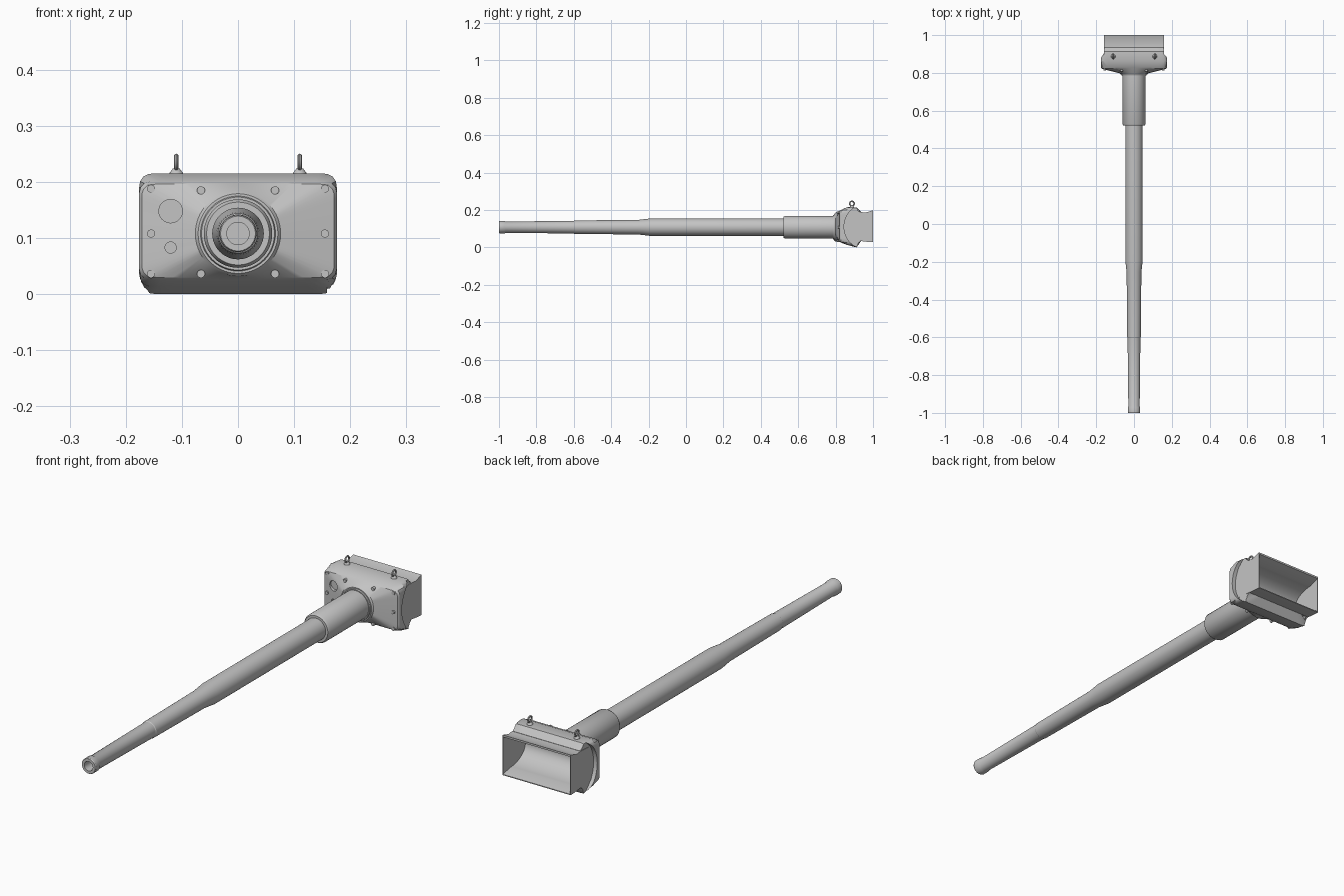
import bpy, bmesh, math

if "Cube" in bpy.data.objects:
    bpy.data.objects.remove(bpy.data.objects["Cube"])

CZ = 0.108  # height of the barrel axis
grey = bpy.data.materials.new("light grey")
grey.diffuse_color = (0.55, 0.55, 0.55, 1)
grey.use_nodes = True
grey.node_tree.nodes["Principled BSDF"].inputs["Base Color"].default_value = grey.diffuse_color


def finish(name, bm):
    bmesh.ops.remove_doubles(bm, verts=bm.verts, dist=1e-6)
    bmesh.ops.recalc_face_normals(bm, faces=bm.faces)
    me = bpy.data.meshes.new(name)
    bm.to_mesh(me)
    bm.free()
    ob = bpy.data.objects.new(name, me)
    bpy.context.collection.objects.link(ob)
    me.materials.append(grey)
    return ob


def loft(name, rings, caps=True):
    """Skin a list of equally long closed rings."""
    bm = bmesh.new()
    rows = [[bm.verts.new(p) for p in r] for r in rings]
    n = len(rows[0])
    for a, b in zip(rows, rows[1:]):
        for i in range(n):
            bm.faces.new((a[i], a[(i + 1) % n], b[(i + 1) % n], b[i]))
    if caps:
        bm.faces.new(rows[0])
        bm.faces.new(rows[-1])
    return finish(name, bm)


def circle(y, r, x=0, z=CZ, n=48):
    return [(x + r * math.cos(2 * math.pi * i / n), y,
             z + r * math.sin(2 * math.pi * i / n)) for i in range(n)]


def lathe(name, profile, x=0, z=CZ, n=48):
    return loft(name, [circle(y, r, x, z, n) for y, r in profile])


def prism(name, pts, x0, x1):
    return loft(name, [[(x, y, z) for y, z in pts] for x in (x0, x1)])


def rounded_rect(y, w, z0, z1, r, n=128):
    """Rounded rectangle sampled by rays from the barrel axis."""
    mid, h = (z0 + z1) / 2, (z1 - z0) / 2
    ring = []
    for i in range(n):
        c, s = math.cos(2 * math.pi * i / n), math.sin(2 * math.pi * i / n)
        lo, hi = 0.0, 0.4
        for _ in range(30):
            t = (lo + hi) / 2
            dx, dz = abs(t * c) - w + r, abs(CZ + t * s - mid) - h + r
            d = math.hypot(max(dx, 0), max(dz, 0)) + min(max(dx, dz), 0) - r
            lo, hi = (t, hi) if d < 0 else (lo, t)
        ring.append((lo * c, y, CZ + lo * s))
    return ring


def boolean(ob, tool, op):
    m = ob.modifiers.new("cut", 'BOOLEAN')
    m.operation, m.object, m.solver = op, tool, 'EXACT'
    bpy.context.view_layer.objects.active = ob
    bpy.ops.object.modifier_apply(modifier=m.name)
    bpy.data.objects.remove(tool)


# Shield: circular collar face flaring out into a rounded box
shield = loft("shield", [
    circle(0.792, 0.071, n=128),
    circle(0.798, 0.076, n=128),
    rounded_rect(0.822, 0.171, 0.030, 0.196, 0.018),
    rounded_rect(0.830, 0.176, 0.025, 0.201, 0.020),
    rounded_rect(0.862, 0.176, 0.013, 0.215, 0.022),
    rounded_rect(0.912, 0.172, 0.000, 0.213, 0.022),
    rounded_rect(0.935, 0.158, 0.033, 0.190, 0.004)])

# Shield cheeks trimmed along an arc
for s in (-1, 1):
    arc = [(0.97 + 0.125 * math.cos(2 * math.pi * i / 64),
            0.11 + 0.125 * math.sin(2 * math.pi * i / 64)) for i in range(64)]
    boolean(shield, prism("cheek_cutter", arc, s * 0.159, s * 0.25), 'DIFFERENCE')

# Rear housing with notched top and bottom
boolean(shield, prism("housing", [
    (0.86, 0.185), (0.935, 0.189), (0.96, 0.186), (1.0, 0.198),
    (1.0, 0.028), (0.965, 0.030), (0.935, 0.034), (0.86, 0.04)],
    -0.16, 0.16), 'UNION')

# Rear cavity with a curved front wall
bowl = [(0.955 + 0.105 * math.cos(a), CZ + 0.066 * math.sin(a))
        for a in (math.pi / 2 + math.pi * i / 24 for i in range(25))]
boolean(shield, prism("cavity", [(1.02, 0.197)] + bowl + [(1.02, 0.027)],
                      -0.157, 0.157), 'DIFFERENCE')

# Sight and machine gun ports
for z, r in ((0.148, 0.021), (0.083, 0.010)):
    boolean(shield, lathe("port", [(0.75, r), (0.824, r)], -0.12, z, 24),
            'DIFFERENCE')

# Gun barrel with stepped taper, muzzle ring and bore
lathe("barrel", [
    (-0.93, 0.020), (-1.0, 0.020), (-1.0, 0.031), (-0.997, 0.033),
    (-0.970, 0.033), (-0.964, 0.030), (-0.60, 0.034), (-0.597, 0.036),
    (-0.255, 0.039), (-0.195, 0.046), (0.56, 0.046)])

# Sleeve and collar around the barrel root
lathe("sleeve", [(0.521, 0.046), (0.521, 0.056), (0.530, 0.061), (0.80, 0.061)])
lathe("collar", [(0.787, 0.060), (0.787, 0.065), (0.795, 0.068)])

# Bolts on the shield face
for s in (-1, 1):
    for x, z, y in ((0.155, 0.188, 0.816), (0.155, 0.108, 0.812),
                    (0.155, 0.036, 0.816), (0.066, 0.185, 0.807),
                    (0.066, 0.036, 0.807)):
        lathe("bolt", [(y, 0.0072), (y + 0.02, 0.0072)], s * x, z, 16)

# Lifting eyes on top
for s in (-1, 1):
    rings = []
    for z, r in ((0.205, 0.013), (0.216, 0.012), (0.224, 0.006)):
        rings.append([(s * 0.11 + r * math.cos(math.tau * i / 16),
                       0.887 + r * math.sin(math.tau * i / 16), z)
                      for i in range(16)])
    loft("eye_base", rings)
    ring = []
    for j in range(25):
        a = math.tau * j / 24
        ring.append([(s * 0.11 + 0.0038 * math.sin(math.tau * i / 10),
                      0.887 + (0.012 + 0.0038 * math.cos(math.tau * i / 10)) * math.cos(a),
                      0.2345 + (0.012 + 0.0038 * math.cos(math.tau * i / 10)) * math.sin(a))
                     for i in range(10)])
    loft("lifting_eye", ring, caps=False)

# Smooth round surfaces, keep hard edges
for ob in bpy.context.collection.objects:
    ob.select_set(True)
bpy.context.view_layer.objects.active = shield
bpy.ops.object.shade_smooth_by_angle(angle=math.radians(30))
